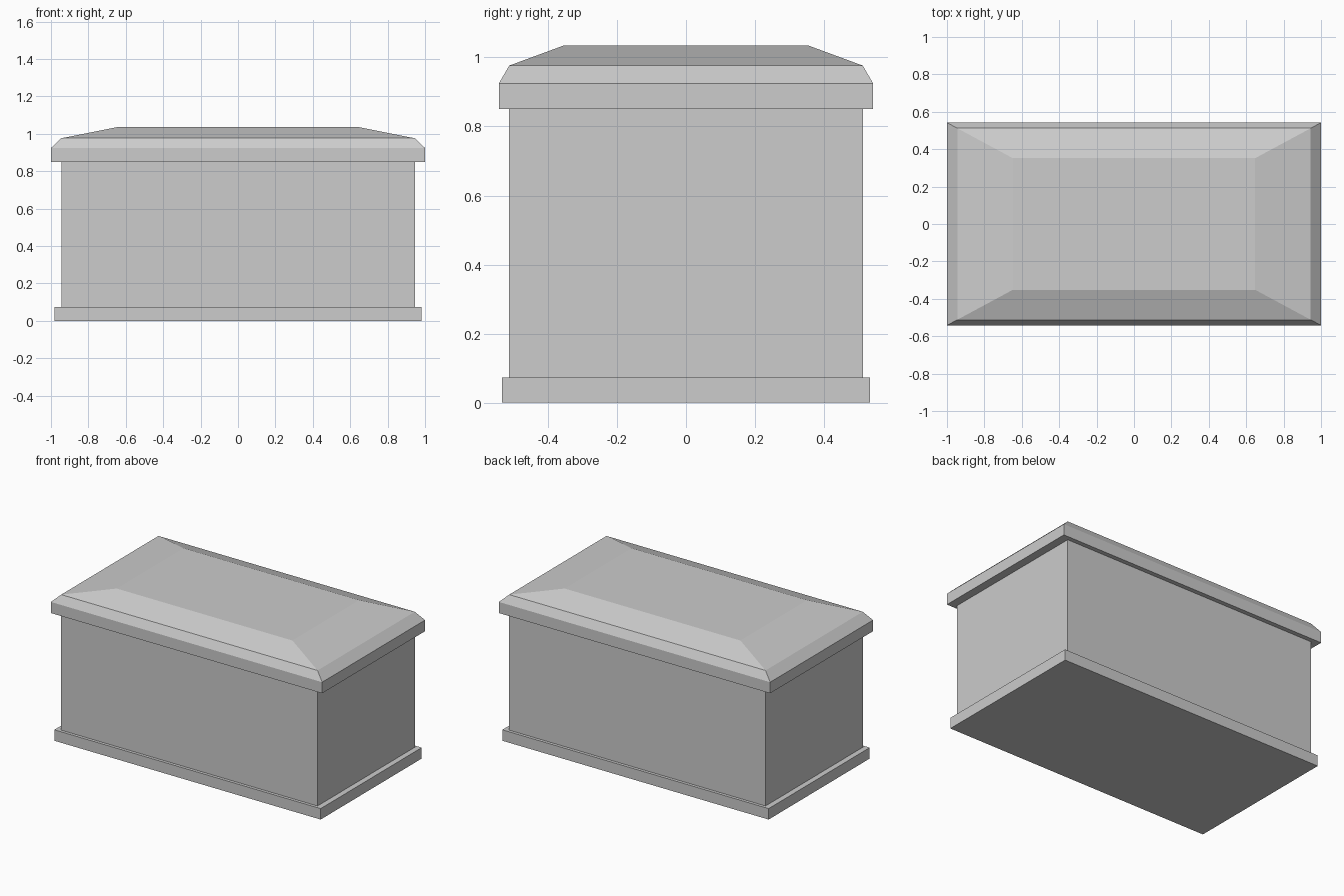
import bpy
import bmesh

default_cube = bpy.data.objects.get("Cube")
if default_cube:
    bpy.data.objects.remove(default_cube, do_unlink=True)

# Single stone colour
stone = bpy.data.materials.new("grey_stone")
stone.use_nodes = True
colour = (0.604, 0.604, 0.604, 1)
stone.diffuse_color = colour
stone.node_tree.nodes["Principled BSDF"].inputs["Base Color"].default_value = colour


def stacked_block(name, levels):
    """Closed solid through rectangles given as (half width, half depth, height)."""
    bm = bmesh.new()
    rings = []
    for x, y, z in levels:
        corners = ((-x, -y), (x, -y), (x, y), (-x, y))
        rings.append([bm.verts.new((cx, cy, z)) for cx, cy in corners])
    for low, high in zip(rings, rings[1:]):
        for i in range(4):
            j = (i + 1) % 4
            bm.faces.new((low[i], low[j], high[j], high[i]))
    bm.faces.new(rings[0][::-1])
    bm.faces.new(rings[-1])
    bmesh.ops.recalc_face_normals(bm, faces=bm.faces)
    mesh = bpy.data.meshes.new(name)
    bm.to_mesh(mesh)
    bm.free()
    mesh.materials.append(stone)
    obj = bpy.data.objects.new(name, mesh)
    bpy.context.collection.objects.link(obj)
    return obj


# Plinth, chest body and bevelled lid
stacked_block("base_plinth", [(0.982, 0.532, 0), (0.982, 0.532, 0.073)])
stacked_block("chest_body", [(0.945, 0.512, 0.073), (0.945, 0.512, 0.85)])
stacked_block("lid", [
    (1.0, 0.542, 0.85),
    (1.0, 0.542, 0.924),
    (0.945, 0.512, 0.976),
    (0.648, 0.352, 1.035),
])
